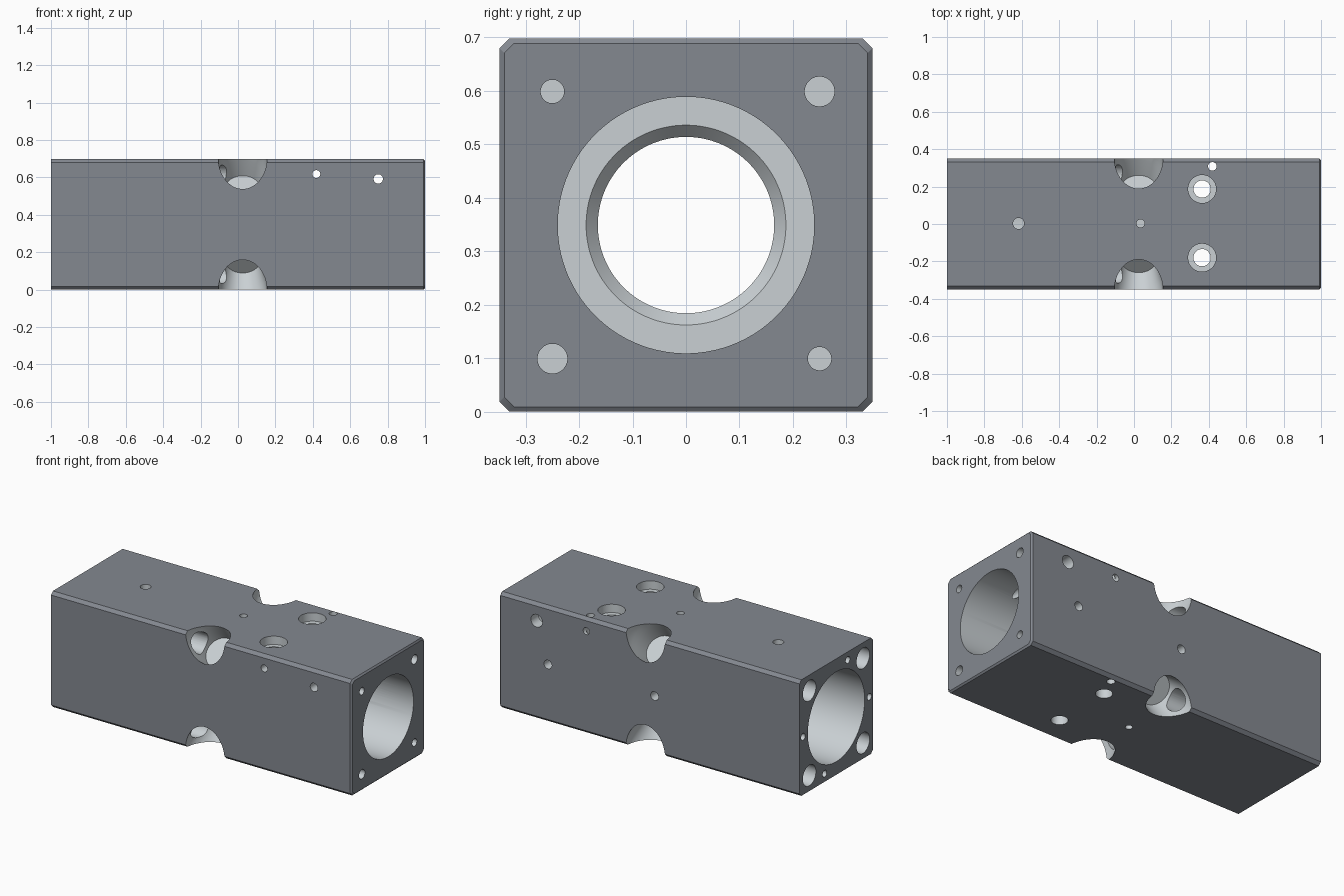
import bpy, bmesh, math
from mathutils import Vector

if "Cube" in bpy.data.objects:
    bpy.data.objects.remove(bpy.data.objects["Cube"])

W = 0.349            # half width of the square section
ZC = 0.349           # height of the bore axis
cutters = []


def material(name, color):
    m = bpy.data.materials.new(name)
    m.diffuse_color = (*color, 1)
    m.use_nodes = True
    m.node_tree.nodes["Principled BSDF"].inputs["Base Color"].default_value = m.diffuse_color
    return m


dark = material("dark_outer_face", (0.23, 0.248, 0.28))
light = material("light_machined_face", (0.59, 0.633, 0.658))


def loft(name, rings, mat):
    """Closed solid through a list of equal-length point rings."""
    bm = bmesh.new()
    rows = [[bm.verts.new(p) for p in ring] for ring in rings]
    n = len(rows[0])
    for a, b in zip(rows, rows[1:]):
        for i in range(n):
            j = (i + 1) % n
            bm.faces.new((a[i], a[j], b[j], b[i]))
    bm.faces.new(rows[0])
    bm.faces.new(rows[-1])
    bmesh.ops.recalc_face_normals(bm, faces=bm.faces)
    mesh = bpy.data.meshes.new(name)
    bm.to_mesh(mesh)
    bm.free()
    mesh.materials.append(mat)
    ob = bpy.data.objects.new(name, mesh)
    bpy.context.collection.objects.link(ob)
    return ob


def cut(name, start, direction, profile, seg=40):
    """Round cutter: profile holds (distance along direction, radius)."""
    d = Vector(direction).normalized()
    u = d.orthogonal().normalized()
    v = d.cross(u)
    angles = [2 * math.pi * (i + 0.5) / seg for i in range(seg)]
    rings = [[Vector(start) + d * t + (u * math.cos(a) + v * math.sin(a)) * r
              for a in angles] for t, r in profile]
    ob = loft(name, rings, light)
    ob.hide_render = True
    cutters.append(ob)


def drill(name, start, direction, r, depth):
    cut(name, start, direction, [(-0.05, r), (depth, r)], 32)


def section(x, inset, c=0.018):
    w = W - inset
    pts = [(w, w - c), (w - c, w), (c - w, w), (-w, w - c),
           (-w, c - w), (c - w, -w), (w - c, -w), (w, c - w)]
    return [(x, y, ZC + z) for y, z in pts]


# Chamfered block
block = loft("housing_block",
             [section(-1, 0), section(0.991, 0), section(1, 0.009)], dark)

# Stepped main bore along x
cut("bore_cutter", (0, 0, ZC), (1, 0, 0),
    [(-1.1, 0.27), (-0.15, 0.27), (-0.15, 0.165), (0.175, 0.165),
     (0.2, 0.187), (0.2, 0.24), (1.1, 0.24)], 96)

# Corner pockets and long bolt holes meeting them
for sy in (-1, 1):
    for sz in (-1, 1):
        cut("pocket_cutter", (0.025, sy * W, ZC + sz * W), (0, -sy, -sz),
            [(-0.15, 0.138), (0, 0.131), (0.05, 0.126), (0.09, 0.119),
             (0.12, 0.111), (0.218, 0.092)], 64)
        drill("bolt_cutter", (-1, sy * 0.255, ZC + sz * 0.255), (1, 0, 0), 0.062, 1.0)
        r = 0.028 if sy * sz > 0 else 0.022
        drill("end_screw_cutter", (1, sy * 0.25, ZC + sz * 0.25), (-1, 0, 0), r, 0.2)

# Small screw holes in the left end
for y, z in ((-0.11, 0.3), (0.11, -0.3), (0.315, 0), (-0.315, 0)):
    drill("left_screw_cutter", (-1, y, ZC + z), (1, 0, 0), 0.02, 0.15)

# Counterbored vertical ports
for y in (-0.18, 0.187):
    cut("port_cutter", (0.364, y, 2 * W), (0, 0, -1),
        [(-0.05, 0.075), (0.05, 0.075), (0.05, 0.046), (0.8, 0.046)])

# Holes in the top and bottom
drill("top_pin_cutter", (0.419, 0.308, 2 * W), (0, 0, -1), 0.023, 0.8)
drill("top_left_cutter", (-0.617, 0.003, 2 * W), (0, 0, -1), 0.03, 0.2)
drill("top_centre_cutter", (0.035, 0.003, 2 * W), (0, 0, -1), 0.022, 0.1)
drill("bottom_centre_cutter", (0.035, 0, 0), (0, 0, 1), 0.02, 0.1)

# Cross holes from front to back, and blind holes in the back
drill("cross_cutter_a", (0.419, W, 0.618), (0, -1, 0), 0.021, 0.8)
cut("cross_cutter_b", (0.75, W, 0.592), (0, -1, 0),
    [(-0.05, 0.038), (0.07, 0.038), (0.07, 0.025), (0.8, 0.025)])
drill("back_cutter_a", (0.675, W, ZC), (0, -1, 0), 0.026, 0.2)
drill("back_cutter_b", (-0.035, W, ZC), (0, -1, 0), 0.026, 0.1)

# Apply all cuts (cut faces keep the light finish), then remove the helpers
for c in cutters:
    m = block.modifiers.new(c.name, 'BOOLEAN')
    m.operation = 'DIFFERENCE'
    m.solver = 'EXACT'
    m.material_mode = 'TRANSFER'
    m.object = c
deps = bpy.context.evaluated_depsgraph_get()
result = bpy.data.meshes.new_from_object(block.evaluated_get(deps))
block.modifiers.clear()
block.data = result
for c in cutters:
    bpy.data.objects.remove(c)

bpy.context.view_layer.objects.active = block
block.select_set(True)
bpy.ops.object.shade_smooth_by_angle(angle=math.radians(30))
